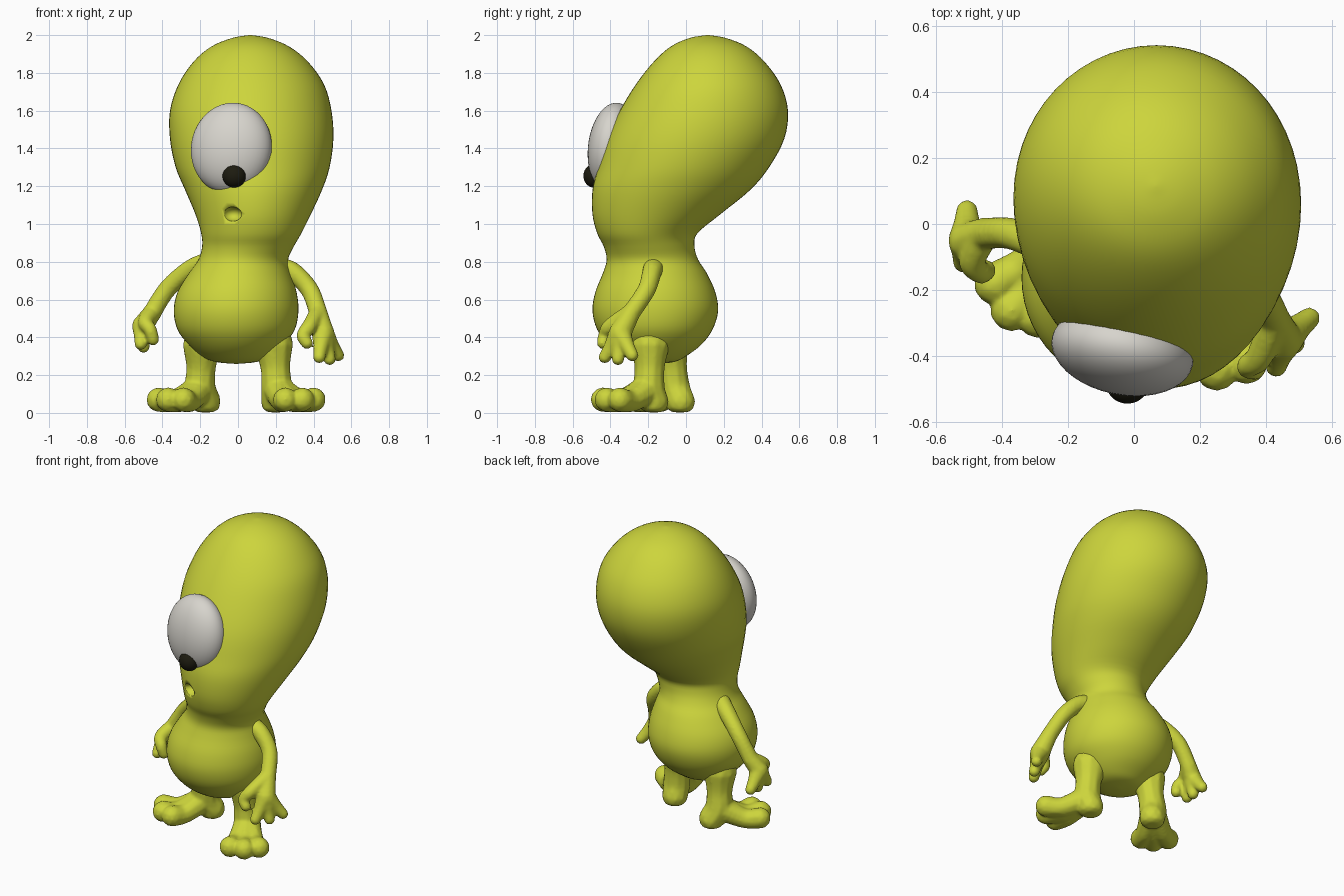
import bpy
import bmesh
from math import pi, sin, cos, radians
from mathutils import Vector, Matrix

if "Cube" in bpy.data.objects:
    bpy.data.objects.remove(bpy.data.objects["Cube"])


def material(name, color):
    mat = bpy.data.materials.new(name)
    mat.use_nodes = True
    rgba = (*color, 1)
    mat.diffuse_color = rgba
    bsdf = mat.node_tree.nodes["Principled BSDF"]
    bsdf.inputs["Base Color"].default_value = rgba
    bsdf.inputs["Roughness"].default_value = 0.6
    return mat


GREEN = material("lime green skin", (0.61, 0.665, 0.045))
WHITE = material("eye white", (0.68, 0.66, 0.61))
BLACK = material("pupil black", (0.012, 0.011, 0.005))


def finish(bm, name, mat):
    bmesh.ops.recalc_face_normals(bm, faces=bm.faces)
    for f in bm.faces:
        f.smooth = True
    mesh = bpy.data.meshes.new(name)
    bm.to_mesh(mesh)
    bm.free()
    mesh.materials.append(mat)
    ob = bpy.data.objects.new(name, mesh)
    bpy.context.collection.objects.link(ob)
    return ob


def spline(rows, steps):
    """Catmull-Rom interpolation through rows of any width."""
    pts = [Vector(r) for r in rows]
    pts = [pts[0]] + pts + [pts[-1]]
    out = []
    for a, b, c, d in zip(pts, pts[1:], pts[2:], pts[3:]):
        for i in range(steps):
            t = i / steps
            out.append(b + 0.5 * t * ((c - a) + t * ((2 * a - 5 * b + 4 * c - d)
                                                     + t * (3 * (b - c) + d - a))))
    return out + [pts[-1]]


def ellipsoid(name, loc, radii, mat, rot=(0, 0, 0)):
    bm = bmesh.new()
    bmesh.ops.create_uvsphere(bm, u_segments=40, v_segments=24, radius=1)
    bmesh.ops.scale(bm, vec=radii, verts=bm.verts)
    ob = finish(bm, name, mat)
    ob.location = loc
    ob.rotation_euler = [radians(a) for a in rot]
    return ob


# Head and torso: ellipses stacked by height (z, right, left, front, back)
PROFILE = [
    (0.26, -0.02, 0.0, -0.17, -0.15),
    (0.27, -0.12, 0.10, -0.26, -0.06),
    (0.30, -0.19, 0.17, -0.33, 0.0),
    (0.36, -0.26, 0.24, -0.41, 0.08),
    (0.44, -0.32, 0.30, -0.47, 0.14),
    (0.54, -0.34, 0.32, -0.495, 0.17),
    (0.64, -0.32, 0.31, -0.48, 0.155),
    (0.74, -0.26, 0.28, -0.44, 0.11),
    (0.81, -0.21, 0.265, -0.42, 0.065),
    (0.88, -0.19, 0.295, -0.435, 0.045),
    (0.95, -0.195, 0.335, -0.47, 0.06),
    (1.05, -0.225, 0.385, -0.495, 0.18),
    (1.18, -0.28, 0.445, -0.495, 0.34),
    (1.30, -0.33, 0.485, -0.465, 0.44),
    (1.45, -0.36, 0.505, -0.42, 0.52),
    (1.60, -0.36, 0.495, -0.35, 0.54),
    (1.74, -0.315, 0.455, -0.265, 0.50),
    (1.86, -0.235, 0.37, -0.17, 0.415),
    (1.94, -0.14, 0.27, -0.08, 0.32),
    (1.985, -0.03, 0.16, 0.02, 0.21),
    (2.0, 0.06, 0.07, 0.11, 0.12),
]
SEGS = 56
bm = bmesh.new()
rings = []
for z, x0, x1, y0, y1 in spline(PROFILE, 4):
    cx, cy, rx, ry = (x0 + x1) / 2, (y0 + y1) / 2, (x1 - x0) / 2, (y1 - y0) / 2
    rings.append([bm.verts.new((cx + rx * cos(2 * pi * i / SEGS),
                                cy + ry * sin(2 * pi * i / SEGS), z))
                  for i in range(SEGS)])
for low, high in zip(rings, rings[1:]):
    for i in range(SEGS):
        j = (i + 1) % SEGS
        bm.faces.new((low[i], low[j], high[j], high[i]))
bm.faces.new(rings[0])
bm.faces.new(rings[-1])
body = finish(bm, "head_and_torso", GREEN)

# Mouth hollow
cutter = ellipsoid("mouth_cutter", (-0.03, -0.475, 1.052), (0.05, 0.055, 0.038), GREEN)
cutter.hide_render = True
cutter.hide_set(True)
cut = body.modifiers.new("mouth", "BOOLEAN")
cut.operation = "DIFFERENCE"
cut.solver = "EXACT"
cut.object = cutter

# Eye and pupil
ellipsoid("eye", (-0.035, -0.385, 1.40), (0.217, 0.13, 0.243), WHITE, (-6, 6, -12))
ellipsoid("pupil", (-0.02, -0.488, 1.255), (0.062, 0.055, 0.062), BLACK)


def limb(name, chains):
    """Fuse beads along each chain of (x, y, z, radius) into one smooth skin."""
    bm = bmesh.new()
    for chain in chains:
        for x, y, z, r in spline(chain, 7):
            bmesh.ops.create_icosphere(bm, subdivisions=2, radius=r,
                                       matrix=Matrix.Translation((x, y, z)))
    for v in bm.verts:
        v.co.z = max(v.co.z, 0.003)
    ob = finish(bm, name, GREEN)
    mesh = ob.modifiers.new("fuse", "REMESH")
    mesh.mode = "VOXEL"
    mesh.voxel_size = 0.009
    mesh.use_smooth_shade = True
    soft = ob.modifiers.new("soften", "SMOOTH")
    soft.factor = 0.5
    soft.iterations = 5
    return ob


def arm(name, path, palm, thumb, tips):
    wrist = path[-1]
    chains = [path, [wrist, palm], [wrist] + thumb]
    for tip in tips:
        # each finger leaves the palm through a knuckle halfway to its tip
        knuckle = Vector(palm).lerp(Vector((*tip, 0.036)), 0.55)
        knuckle.w = 0.042
        chains.append([palm, knuckle, (*tip, 0.034)])
    limb(name, chains)


def leg(name, hip, ankle, heel, toes):
    chains = [[(*hip, 0.105), (*Vector(hip).lerp(Vector(ankle), 0.5), 0.082),
               (*ankle, 0.085), (*heel, 0.08)]]
    for x, y in toes:
        tip = Vector((x, y, 0.07))
        mid = Vector(ankle).lerp(tip, 0.6)
        chains.append([(*ankle, 0.08), (mid.x, mid.y, 0.065, 0.062), (*tip, 0.066)])
    limb(name, chains)


arm("left_arm",
    [(0.2, -0.17, 0.77, 0.06), (0.29, -0.18, 0.745, 0.054),
     (0.38, -0.21, 0.65, 0.05), (0.425, -0.29, 0.53, 0.05)],
    (0.45, -0.35, 0.42, 0.062),
    [(0.38, -0.40, 0.46, 0.042), (0.345, -0.43, 0.41, 0.036), (0.365, -0.44, 0.37, 0.033)],
    [(0.43, -0.43, 0.295), (0.485, -0.36, 0.285), (0.53, -0.285, 0.305)])
arm("right_arm",
    [(-0.14, -0.15, 0.80, 0.06), (-0.25, -0.08, 0.76, 0.054),
     (-0.37, -0.03, 0.66, 0.05), (-0.455, -0.03, 0.53, 0.05)],
    (-0.505, -0.05, 0.46, 0.058),
    [(-0.49, -0.11, 0.48, 0.042), (-0.465, -0.145, 0.44, 0.036), (-0.45, -0.14, 0.39, 0.034)],
    [(-0.505, 0.04, 0.365), (-0.50, -0.04, 0.35), (-0.515, -0.115, 0.365)])

leg("left_leg", (0.19, -0.19, 0.36), (0.205, -0.195, 0.13), (0.2, -0.17, 0.06),
    [(0.25, -0.44), (0.34, -0.42), (0.40, -0.35)])
leg("right_leg", (-0.19, -0.09, 0.36), (-0.2, -0.06, 0.13), (-0.17, -0.03, 0.06),
    [(-0.29, -0.28), (-0.37, -0.26), (-0.42, -0.18)])
